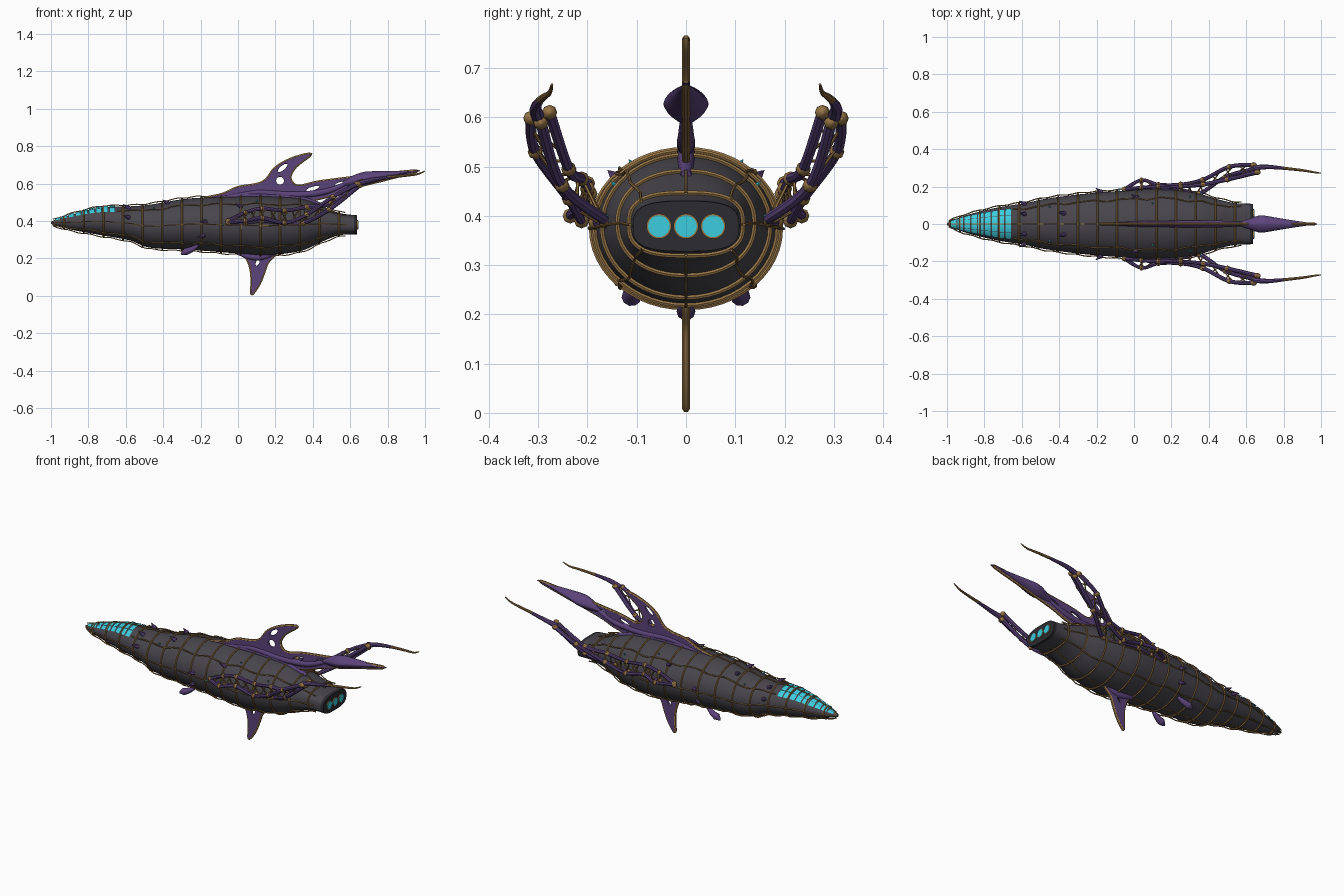
import bpy, math
from mathutils import Vector

cube = bpy.data.objects.get("Cube")
if cube:
    bpy.data.objects.remove(cube, do_unlink=True)


def material(name, rgb):
    m = bpy.data.materials.new(name)
    m.use_nodes = True
    m.diffuse_color = (*rgb, 1)
    m.node_tree.nodes["Principled BSDF"].inputs["Base Color"].default_value = (*rgb, 1)
    return m


HULL = material("dark_grey_hull", (.065, .06, .072))
HOUSING = material("black_housing", (.025, .024, .03))
PURPLE = material("purple_growth", (.105, .057, .195))
GOLD = material("old_gold", (.3, .175, .06))
CYAN = material("cyan_glow", (.045, .61, .74))


def spline(pts, steps=6, closed=False):
    """Smooth path through tuples of any length."""
    n, out = len(pts), []
    for i in range(n if closed else n - 1):
        idx = [(i + k) % n if closed else min(max(i + k, 0), n - 1) for k in (-1, 0, 1, 2)]
        p = [pts[j] for j in idx]
        for s in range(steps):
            t = s / steps
            out.append(tuple(.5 * (2 * b + (c - a) * t + (2 * a - 5 * b + 4 * c - d) * t * t
                                   + (3 * b - a - 3 * c + d) * t ** 3) for a, b, c, d in zip(*p)))
    return out if closed else out + [tuple(pts[-1])]


def add(name, data, mat):
    ob = bpy.data.objects.new(name, data)
    bpy.context.collection.objects.link(ob)
    data.materials.append(mat)
    return ob


def smooth(ob):
    bpy.ops.object.select_all(action="DESELECT")
    ob.select_set(True)
    bpy.context.view_layer.objects.active = ob
    bpy.ops.object.shade_smooth_by_angle(angle=math.radians(40))


def bake(name, curve, mat):
    """Turn a curve into a mesh object."""
    tmp = add(name + "_path", curve, mat)
    if curve.dimensions == "2D":
        tmp.rotation_euler.x = math.pi / 2
    bpy.context.view_layer.update()
    mesh = bpy.data.meshes.new_from_object(tmp.evaluated_get(bpy.context.evaluated_depsgraph_get()))
    mesh.transform(tmp.matrix_world)
    bpy.data.objects.remove(tmp, do_unlink=True)
    mesh.materials.clear()
    smooth(add(name, mesh, mat))


def tubes(name, paths, radius, mat, closed=False, radii=None, sides=1):
    cu = bpy.data.curves.new(name, "CURVE")
    cu.dimensions, cu.bevel_depth, cu.bevel_resolution = "3D", radius, sides
    cu.use_fill_caps = True
    for path in paths:
        sp = cu.splines.new("POLY")
        sp.points.add(len(path) - 1)
        sp.use_cyclic_u = closed
        for i, p in enumerate(path):
            sp.points[i].co = (*p, 1)
            if radii:
                f = i / (len(path) - 1) * (len(radii) - 1)
                k = min(int(f), len(radii) - 2)
                sp.points[i].radius = radii[k] + (radii[k + 1] - radii[k]) * (f - k)
    bake(name, cu, mat)


def loft(name, rows, mat, n):
    verts = [section(r, 2 * math.pi * j / n) for r in rows for j in range(n)]
    faces = [(i * n + j, i * n + (j + 1) % n, (i + 1) * n + (j + 1) % n, (i + 1) * n + j)
             for i in range(len(rows) - 1) for j in range(n)]
    faces += [tuple(range(n))[::-1], tuple(range(len(verts) - n, len(verts)))]
    me = bpy.data.meshes.new(name)
    me.from_pydata(verts, [], faces)
    ob = add(name, me, mat)
    smooth(ob)
    return ob


def section(row, a, off=0):
    """Rounded cross-section: x, centre z, half width, half height, squareness."""
    x, zc, ry, rz, n = row
    bend = lambda v: math.copysign(abs(v) ** (2 / n), v)
    return (x, (ry + off) * bend(math.cos(a)), zc + (rz + off) * bend(math.sin(a)))


# Hull, with a dark plate closing the stern
hull_rows = spline([
    (-1, .39, .006, .006, 2), (-.9, .393, .046, .038, 2), (-.74, .398, .086, .073, 2),
    (-.58, .387, .112, .091, 2), (-.47, .372, .135, .115, 2), (-.26, .383, .162, .137, 2),
    (0, .378, .182, .152, 2), (.15, .374, .188, .157, 2), (.33, .379, .167, .141, 2),
    (.44, .385, .134, .1, 2.2), (.54, .383, .112, .06, 2.8), (.637, .379, .108, .051, 3)], 8)
hull = loft("hull", hull_rows, HULL, 48)
hull.data.materials.append(HOUSING)
for f in hull.data.polygons:
    if f.center.x > .62:
        f.material_index = 1


def hull_at(x, a, off=0):
    for p, q in zip(hull_rows, hull_rows[1:]):
        if p[0] <= x <= q[0]:
            t = (x - p[0]) / (q[0] - p[0])
            return section([u + (v - u) * t for u, v in zip(p, q)], a, off)
    return section(hull_rows[-1], a, off)


# Rib hoops and the slack cables over them
hoops = [[hull_at(-.93 + .105 * i, 2 * math.pi * j / 48, .004) for j in range(48)]
         for i in range(15)]
tubes("rib_hoops", hoops, .005, GOLD, True)
cables = []
for k in range(8):
    a = math.pi / 4 * k
    start = 13 if k in (1, 3) else 0
    cables.append([hull_at(-.99 + .0265 * i, a + .04 * math.sin(i * .8 + k) * (k % 2),
                           .007 + .003 * math.sin(i * 1.5 + k)) for i in range(start, 60)])
tubes("hull_cables", cables, .0032, GOLD)
tubes("nose_cap", [[(-1, 0, .39), (-.985, 0, .39), (-.97, 0, .391)]], .016, GOLD,
      radii=[.35, .8, 1], sides=2)

# Cockpit window panes
verts, faces = [], []
for r in range(9):
    x0 = -.982 + .0365 * r
    for c in range(4):
        a0 = math.radians(37 + 26.5 * c)
        for j in range(5):
            for x in (x0 + .003, x0 + .032):
                verts.append(hull_at(x, a0 + math.radians(.8 + 24.9 * j / 4), .006))
        b = len(verts) - 10
        faces += [(b + 2 * j + 2, b + 2 * j + 3, b + 2 * j + 1, b + 2 * j) for j in range(4)]
panes = bpy.data.meshes.new("cockpit_panes")
panes.from_pydata(verts, [], faces)
add("cockpit_panes", panes, CYAN)

# Round exhausts
for i in (-1, 0, 1):
    for part, r, depth, mat in (("ring", .0255, .008, GOLD), ("glow", .022, .013, CYAN)):
        bpy.ops.mesh.primitive_cylinder_add(vertices=32, radius=r, depth=depth,
                                            location=(.637, i * .055, .379),
                                            rotation=(0, math.pi / 2, 0))
        ob = bpy.context.object
        ob.name = "exhaust_" + part
        ob.data.materials.append(mat)
        smooth(ob)


# Pierced fins with gilded edges
def fin(name, outline, holes):
    loops = [spline(outline, 5, True)]
    for cx, cz, rx, rz, tilt in holes:
        ring = [(rx * math.cos(t * math.pi / 10), rz * math.sin(t * math.pi / 10)) for t in range(20)]
        c, s = math.cos(tilt), math.sin(tilt)
        loops.append([(cx + u * c - v * s, cz + u * s + v * c) for u, v in ring])
    cu = bpy.data.curves.new(name, "CURVE")
    cu.dimensions, cu.fill_mode = "2D", "BOTH"
    cu.extrude, cu.bevel_depth, cu.bevel_resolution = .004, .003, 1
    for lp in loops:
        sp = cu.splines.new("POLY")
        sp.points.add(len(lp) - 1)
        sp.use_cyclic_u = True
        for p, q in zip(sp.points, lp):
            p.co = (*q, 0, 1)
    bake(name, cu, PURPLE)
    tubes(name + "_trim", [[(u, 0, v) for u, v in loops[0]]], .0078, GOLD, True)


fin("dorsal_fin",
    [(-.18, .515), (-.08, .545), (0, .58), (.1, .597), (.15, .622), (.2, .685), (.29, .735),
     (.392, .758), (.31, .69), (.28, .63), (.32, .588), (.43, .61), (.6, .632), (.8, .655),
     (.965, .668), (.8, .623), (.68, .593), (.55, .558), (.45, .522), (.3, .5), (.1, .5)],
    [(.238, .683, .036, .015, .7), (.225, .615, .024, .024, 0), (.4, .573, .04, .013, .3),
     (.56, .6, .045, .014, .2)])
fin("keel_fin",
    [(0, .235), (.045, .2), (.068, .14), (.073, .07), (.07, .018), (.08, .012), (.113, .06),
     (.138, .12), (.158, .175), (.195, .235)], [(.105, .178, .022, .012, 1.2)])

# Swollen tail blade and the fleshy fin roots
loft("tail_blade", spline([(.56, .6, .01, .012, 1.6), (.62, .615, .03, .03, 1.6),
     (.68, .627, .046, .036, 1.6), (.76, .64, .034, .026, 1.6), (.86, .655, .018, .012, 1.6),
     (.97, .668, .002, .003, 1.6)], 4), PURPLE, 24)
tubes("dorsal_root", [
    spline([(-.15, 0, .52), (.05, 0, .535), (.25, 0, .53), (.36, 0, .51), (.45, 0, .483)]),
    spline([(-.1, 0, .525), (.1, 0, .55), (.3, 0, .54), (.46, 0, .555), (.58, 0, .6)])],
    .018, PURPLE, radii=[.3, .9, 1, 1, .6], sides=3)
tubes("keel_root", [spline([(-.01, 0, .23), (.05, 0, .213), (.1, 0, .206), (.15, 0, .213),
      (.21, 0, .23)])], .019, PURPLE, radii=[.3, .9, 1, .9, .3], sides=3)

# Lattice arms: three rails, beads at the joints, wire struts between
RAILS = [
    [(-.05, .185, .395), (.04, .235, .4), (.13, .21, .415), (.25, .212, .39), (.37, .237, .435),
     (.51, .306, .53), (.64, .315, .598)],
    [(-.05, .185, .4), (.04, .195, .445), (.13, .2, .466), (.25, .2, .455), (.37, .212, .475),
     (.5, .238, .495), (.66, .277, .61)],
    [(-.05, .185, .39), (.04, .185, .39), (.13, .185, .4), (.25, .183, .388), (.35, .163, .39),
     (.49, .252, .462), (.65, .295, .59)]]
bead_size = [.016, .012, .014, .014, .016, .016, .017]
for side, s in (("left", 1), ("right", -1)):
    rails = [[(x, y * s, z) for x, y, z in r] for r in RAILS]
    fine = [spline(r) for r in rails]
    tubes(side + "_arm_rails", fine, .011, PURPLE, radii=[1, .8, 1, .8, 1, 1, 1.1], sides=2)
    struts = []
    for i in range(2, len(fine[0]) - 2, 3):
        for k in range(3):
            struts.append([fine[k][i], fine[(k + 1) % 3][i + 2]])
    tubes(side + "_arm_struts", struts, .0035, GOLD)
    tubes(side + "_arm_beads", [[(x + d * r, y, z) for d in (-1, -.7, 0, .7, 1)]
          for rail in rails for (x, y, z), r in zip(rail, bead_size)],
          .0155, GOLD, radii=[.2, .72, 1, .72, .2], sides=2)
    spike = lambda pts: [spline([(x, y * s, z) for x, y, z in pts])]
    tubes(side + "_arm_wrist", spike([(.64, .3, .6), (.72, .305, .62), (.84, .294, .637)]),
          .013, PURPLE, radii=[1.2, .9, .5], sides=2)
    tubes(side + "_arm_tip", spike([(.8, .298, .633), (.9, .287, .643), (.96, .277, .65),
          (1, .272, .667)]), .0085, GOLD, radii=[1, .8, .6, .3], sides=2)

    # Hanging pods, hull thorns and small lamps
    tubes(side + "_pod", spike([(-.215, .1, .268), (-.25, .107, .247), (-.28, .111, .235),
          (-.305, .113, .222)]), .02, PURPLE, radii=[.4, .8, 1, .15], sides=3)
    thorns = []
    for x, deg in ((-.58, 62), (-.37, 68), (-.17, 5), (-.58, 20), (-.18, -25), (.02, 40)):
        a = math.radians(deg)
        a = a if s > 0 else math.pi - a
        root, tip = Vector(hull_at(x, a, -.002)), Vector(hull_at(x - .035, a, .026))
        thorns.append([tuple(root.lerp(tip, t / 4)) for t in range(5)])
    tubes(side + "_thorns", thorns, .011, PURPLE, radii=[1, 1.1, .7, .4, .05], sides=2)
    lamps = []
    for x, deg in ((-.45, 50), (-.08, 0), (.1, 55), (.3, 35), (.36, 8), (-.3, -40)):
        a = math.radians(deg)
        a = a if s > 0 else math.pi - a
        lamps.append([hull_at(x, a, o) for o in (0, .007, .014)])
    tubes(side + "_lamps", lamps, .0048, CYAN, radii=[.6, 1, .1])
